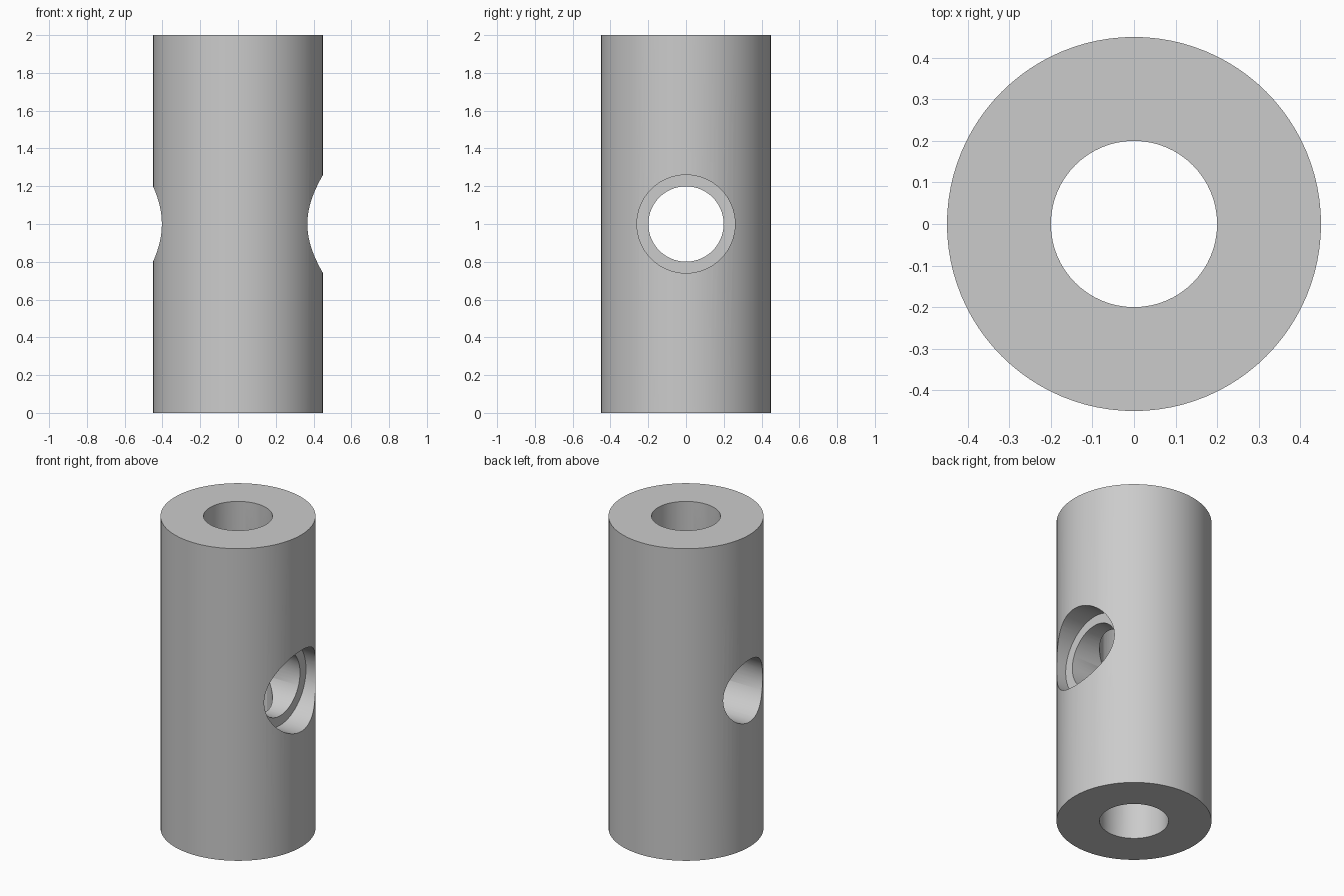
import bpy, math

cube = bpy.data.objects.get("Cube")
if cube:
    bpy.data.objects.remove(cube, do_unlink=True)

# Plain grey metal
GREY = (0.6, 0.6, 0.6, 1)
metal = bpy.data.materials.new("grey metal")
metal.use_nodes = True
metal.diffuse_color = GREY
metal.node_tree.nodes["Principled BSDF"].inputs["Base Color"].default_value = GREY


def cylinder(name, radius, start, end, sideways=False, sides=64):
    """Cylinder along z, or along x at mid height when sideways."""
    mid = (start + end) / 2
    bpy.ops.mesh.primitive_cylinder_add(
        vertices=sides, radius=radius, depth=end - start,
        location=(mid, 0, 1) if sideways else (0, 0, mid),
        rotation=(0, math.pi / 2, 0) if sideways else (0, 0, 0))
    obj = bpy.context.object
    obj.name = name
    obj.data.materials.append(metal)
    return obj


# Solid cylindrical body
body = cylinder("sleeve_body", 0.45, 0, 2, sides=96)

# Lengthwise bore, cross hole and the counterbore on the +x side
cutters = [
    cylinder("lengthwise_bore", 0.2, -0.2, 2.2),
    cylinder("cross_hole", 0.1995, -0.6, 0.6, sideways=True),
    cylinder("counterbore", 0.26, 0.3, 0.6, sideways=True),
]
for cutter in cutters:
    cut = body.modifiers.new(cutter.name, "BOOLEAN")
    cut.operation = "DIFFERENCE"
    cut.solver = "EXACT"
    cut.object = cutter

# Apply the cuts, then remove the cutters
bpy.ops.object.select_all(action="DESELECT")
body.select_set(True)
bpy.context.view_layer.objects.active = body
for cutter in cutters:
    bpy.ops.object.modifier_apply(modifier=cutter.name)
for cutter in cutters:
    bpy.data.objects.remove(cutter, do_unlink=True)
bpy.ops.object.shade_smooth_by_angle(angle=math.radians(30))
